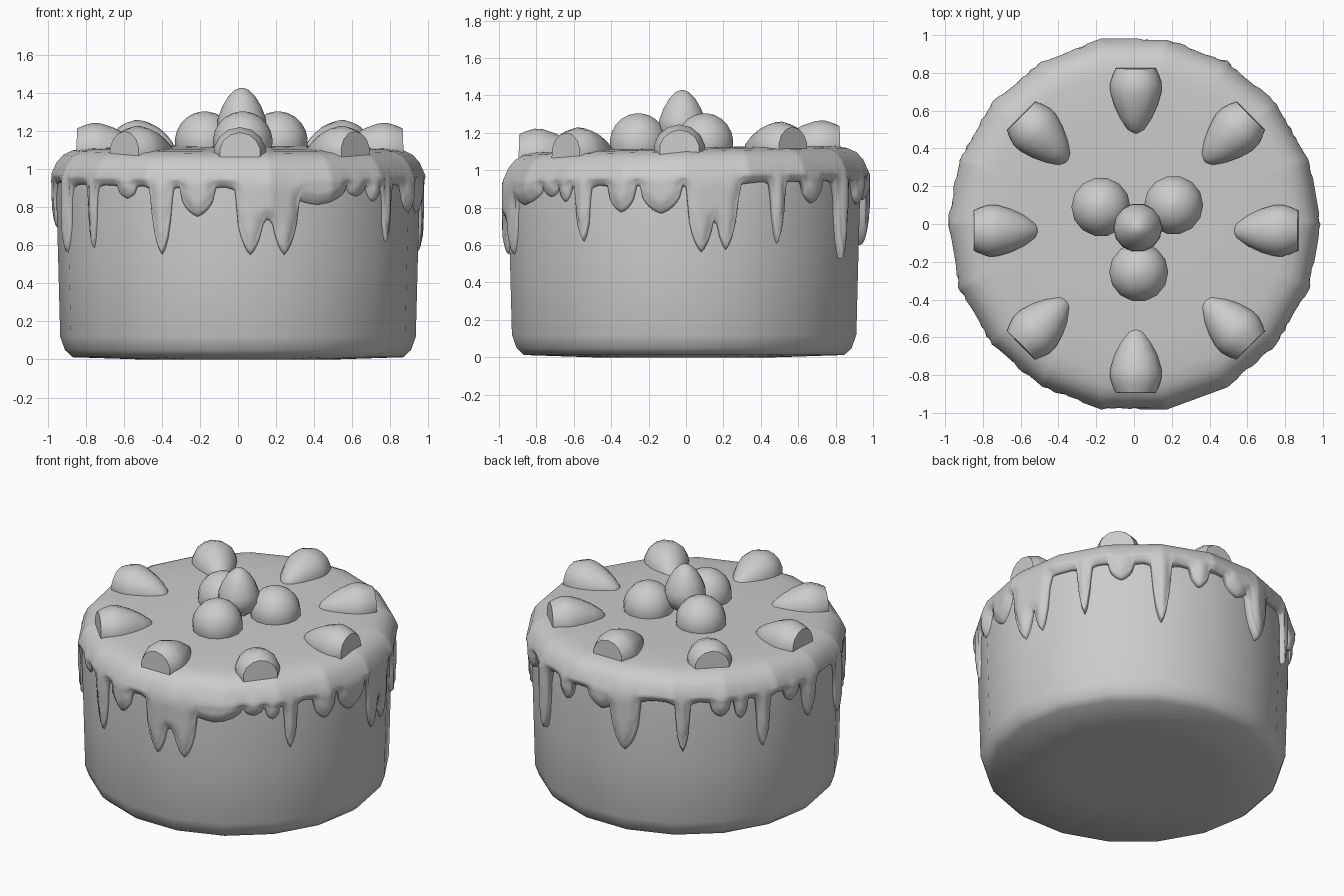
import bpy, bmesh, math
from mathutils import Matrix, Vector

if "Cube" in bpy.data.objects:
    bpy.data.objects.remove(bpy.data.objects["Cube"])

mat = bpy.data.materials.new("plain grey")
mat.use_nodes = True
GREY = (0.6, 0.6, 0.6, 1)
mat.diffuse_color = GREY
mat.node_tree.nodes["Principled BSDF"].inputs["Base Color"].default_value = GREY


def finish(name, bm, angle):
    bmesh.ops.recalc_face_normals(bm, faces=bm.faces)
    mesh = bpy.data.meshes.new(name)
    bm.to_mesh(mesh)
    bm.free()
    mesh.materials.append(mat)
    obj = bpy.data.objects.new(name, mesh)
    bpy.context.collection.objects.link(obj)
    bpy.ops.object.select_all(action="DESELECT")
    obj.select_set(True)
    bpy.context.view_layer.objects.active = obj
    bpy.ops.object.shade_smooth_by_angle(angle=math.radians(angle))
    return obj


def skin(rings, cap_start=True, cap_end=True):
    """Bridge equal loops of points into a closed skin."""
    bm = bmesh.new()
    loops = [[bm.verts.new(p) for p in ring] for ring in rings]
    n = len(loops[0])
    for a, b in zip(loops, loops[1:]):
        for i in range(n):
            j = (i + 1) % n
            bm.faces.new((a[i], a[j], b[j], b[i]))
    if cap_start:
        bm.faces.new(loops[0])
    if cap_end:
        bm.faces.new(loops[-1])
    return bm


def ring(radius, z, sides):
    return [(radius * math.cos(math.tau * i / sides),
             radius * math.sin(math.tau * i / sides), z) for i in range(sides)]


# Sponge body: an eighteen-sided drum with a rounded foot
SIDES = 18
SPONGE = [(0.5, 0.0), (0.87, 0.012), (0.91, 0.05), (0.935, 0.12),
          (0.945, 0.5), (0.955, 0.85), (0.94, 1.0)]
body = finish("cake_body", skin([ring(r, z, SIDES) for r, z in SPONGE]), 60)
body.location.y = -0.01

# Drips: angle in degrees, lowest height, half width in degrees
DRIPS = [(-160, 0.57, 4), (-143, 0.60, 2.5), (-128, 0.86, 4), (-115, 0.57, 3.5),
         (-103, 0.77, 6), (-86, 0.57, 5), (-75, 0.57, 5), (-80, 0.75, 9),
         (-64, 0.83, 11), (-49, 0.87, 4), (-42, 0.84, 3), (-35, 0.63, 3),
         (-21, 0.78, 5), (-8, 0.77, 7), (5, 0.56, 5), (9, 0.72, 9),
         (13, 0.57, 4), (31, 0.60, 2.5), (45, 0.81, 5), (60, 0.51, 3.5),
         (75, 0.80, 4), (92, 0.82, 6), (102, 0.58, 6), (124, 0.60, 3),
         (138, 0.83, 4), (146, 0.80, 3), (155, 0.59, 3), (168, 0.84, 4),
         (177, 0.69, 3.5)]
HEM = 0.93
COLS = 360


def hem_height(deg):
    """Lower edge of the icing, with a rounded finger at each drip."""
    drop = 0
    for centre, low, width in DRIPS:
        u = abs((deg - centre + 180) % 360 - 180) / width
        finger = 0.8 * math.sqrt(max(0, 1 - u * u)) + 0.2 * max(0, 1 - u / 2.2) ** 2
        drop = max(drop, (HEM - low) * finger)
    return HEM - drop


def facet(deg):
    """Ratio of the faceted radius to the round one."""
    step = 360 / SIDES
    return math.cos(math.radians(step / 2)) / math.cos(math.radians(deg % step - step / 2))


hem = [hem_height(c * 360 / COLS) for c in range(COLS)]


def thickness(c, z):
    """Icing thins out towards the nearest point of its edge."""
    near = min(math.hypot(d * math.tau / COLS, max(0, z - hem[(c + d) % COLS]))
               for d in range(-5, 6))
    return 0.042 * math.sqrt(min(1, near / 0.06))


def icing_point(c, radius, z):
    deg = c * 360 / COLS
    a = math.radians(deg)
    r = radius * facet(deg)
    return (r * math.cos(a), r * math.sin(a) * 1.008, z + 0.022 * r * math.sin(a))


# Icing: top and rounded shoulder, then a skirt that follows the drips
TOP = [(0.3, 1.12), (0.6, 1.118), (0.8, 1.112), (0.87, 1.1), (0.92, 1.075),
       (0.955, 1.035), (0.98, 0.98)]
rings = [[icing_point(c, r, z) for c in range(COLS)] for r, z in TOP]
STEPS = 14
for k in range(1, STEPS + 1):
    t = math.sin(k / STEPS * math.pi / 2)
    row = []
    for c in range(COLS):
        z = 0.97 + (hem[c] - 0.97) * t
        row.append(icing_point(c, 0.948 + thickness(c, z), z))
    rings.append(row)
rings.append([icing_point(c, 0.93, hem[c]) for c in range(COLS)])
finish("icing", skin(rings, cap_end=False), 80)


# Fruit: turned from a tip-to-crown profile along +z
def fruit(name, profile, matrix, sides=14):
    bm = skin([ring(r, z, sides) for r, z in profile])
    bm.transform(matrix)
    return finish(name, bm, 50)


# Halved fruit around the edge, tips pointing at the middle, crowns cut flat
CUT = [(0.012, 0), (0.045, 0.02), (0.085, 0.08), (0.118, 0.15), (0.139, 0.22),
       (0.14, 0.265), (0.125, 0.31), (0.108, 0.345)]
CENTRE = Vector((0.01, -0.035, 1.095))
for i in range(8):
    a = i * math.pi / 4
    out = Vector((math.cos(a), math.sin(a), 0))
    spot = CENTRE + out * 0.515 + Vector((0, 0, 0.022 * math.sin(a)))
    tilt = Matrix.Rotation(a, 4, "Z") @ Matrix.Rotation(math.radians(88), 4, "Y")
    fruit("edge_fruit_%d" % (i + 1), CUT, Matrix.Translation(spot) @ tilt)

# Three round fruit in the middle
DOME = [(0.157 * math.sin(math.radians(d)), 0.16 * math.cos(math.radians(d)))
        for d in range(4, 180, 16)]
for n, (x, y) in enumerate([(-0.175, 0.09), (0.21, 0.1), (0.025, -0.255)]):
    fruit("middle_fruit_%d" % (n + 1), DOME, Matrix.Translation((x, y, 1.145)))

# Pointed fruit standing on top
POINTED = [(0.05, 1.12), (0.1, 1.16), (0.13, 1.22), (0.126, 1.27), (0.103, 1.33),
           (0.07, 1.385), (0.035, 1.418), (0.01, 1.428)]
fruit("top_fruit", POINTED, Matrix.Translation((0.02, -0.02, 0)))
